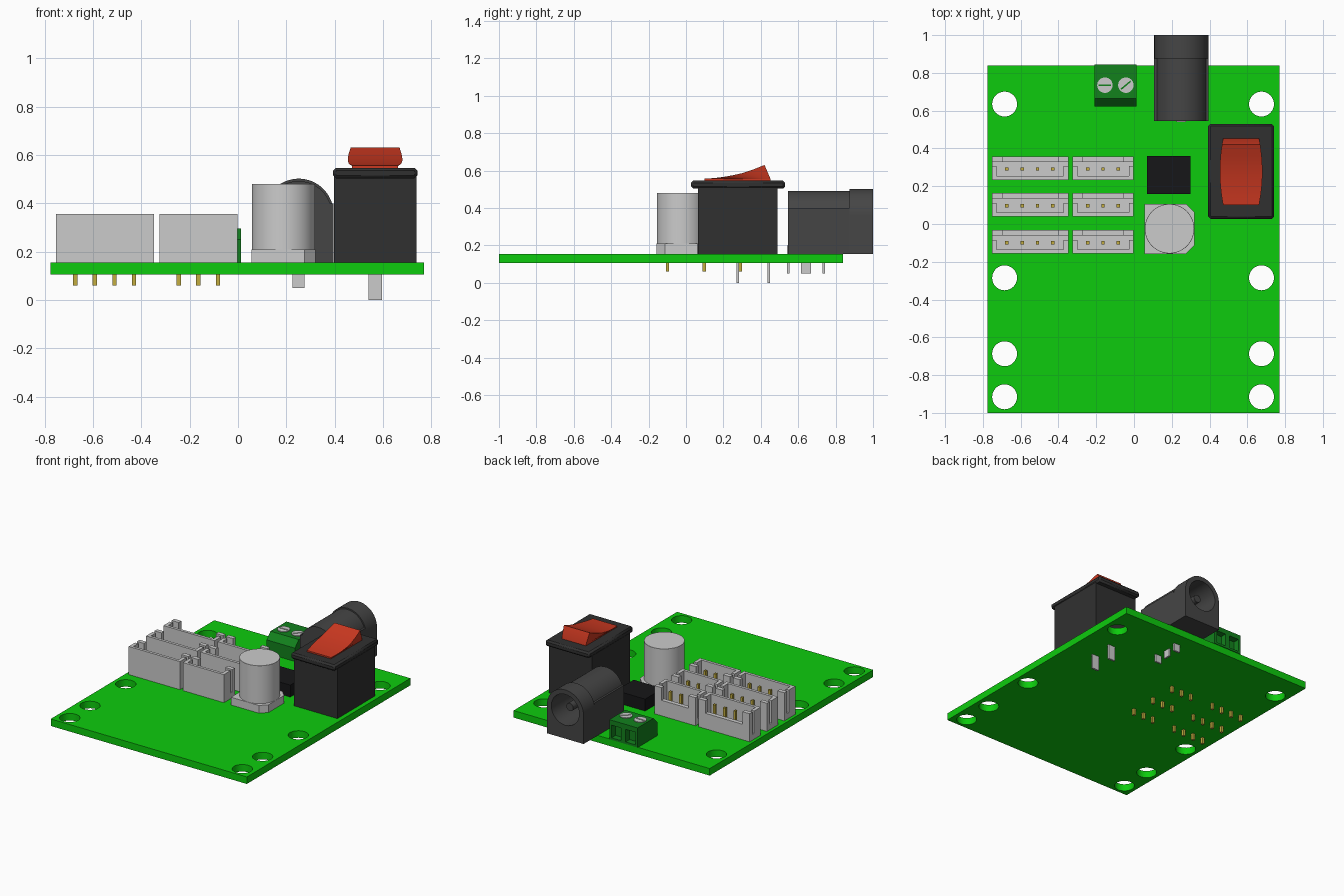
import bpy, bmesh, math

if "Cube" in bpy.data.objects:
    bpy.data.objects.remove(bpy.data.objects["Cube"])


def material(name, r, g, b):
    m = bpy.data.materials.new(name)
    m.diffuse_color = (r, g, b, 1)
    m.use_nodes = True
    m.node_tree.nodes["Principled BSDF"].inputs["Base Color"].default_value = m.diffuse_color
    return m


GREEN = material("board green", 0.004, 0.6, 0.004)
DARK_GREEN = material("terminal green", 0.006, 0.22, 0.012)
BLACK = material("chip black", 0.008, 0.008, 0.009)
CHARCOAL = material("switch charcoal", 0.03, 0.03, 0.03)
DARK_GREY = material("jack grey", 0.06, 0.06, 0.06)
RED = material("rocker red", 0.6, 0.04, 0.015)
GOLD = material("pin gold", 0.55, 0.42, 0.05)


def finish(name, bm, mat=None):
    bmesh.ops.recalc_face_normals(bm, faces=bm.faces)
    me = bpy.data.meshes.new(name)
    bm.to_mesh(me)
    bm.free()
    ob = bpy.data.objects.new(name, me)
    bpy.context.collection.objects.link(ob)
    if mat:
        me.materials.append(mat)
    return ob


def boxes(name, items, mat=None):
    """One object made of boxes given as (x0, x1, y0, y1, z0, z1)."""
    bm = bmesh.new()
    for x0, x1, y0, y1, z0, z1 in items:
        for v in bmesh.ops.create_cube(bm, size=1)["verts"]:
            v.co = (x1 if v.co.x > 0 else x0, y1 if v.co.y > 0 else y0, z1 if v.co.z > 0 else z0)
    return finish(name, bm, mat)


def extrude(name, loops, a, b, axis="Z", mat=None):
    """Fill outlines (inner loops become holes) and extrude them from a to b along axis."""
    cu = bpy.data.curves.new(name, "CURVE")
    cu.dimensions, cu.fill_mode, cu.extrude = "2D", "BOTH", (b - a) / 2
    for pts in loops:
        s = cu.splines.new("POLY")
        s.points.add(len(pts) - 1)
        for p, (u, v) in zip(s.points, pts):
            p.co = (u, v, 0, 1)
        s.use_cyclic_u = True
    tmp = bpy.data.objects.new(name, cu)
    bpy.context.collection.objects.link(tmp)
    me = bpy.data.meshes.new_from_object(tmp.evaluated_get(bpy.context.evaluated_depsgraph_get()))
    bm = bmesh.new()
    bm.from_mesh(me)
    bpy.data.objects.remove(tmp)
    bpy.data.meshes.remove(me)
    bmesh.ops.remove_doubles(bm, verts=bm.verts, dist=1e-4)
    for v in bm.verts:
        u, w, t = v.co.x, v.co.y, v.co.z + (a + b) / 2
        v.co = {"Z": (u, w, t), "Y": (u, t, w), "X": (t, u, w)}[axis]
    return finish(name, bm, mat)


def arc(cx, cy, r, a0=0, a1=360, n=32):
    m = n if a1 - a0 == 360 else n - 1
    return [(cx + r * math.cos(math.radians(a0 + (a1 - a0) * i / m)),
             cy + r * math.sin(math.radians(a0 + (a1 - a0) * i / m))) for i in range(n)]


def rect(x0, x1, y0, y1):
    return [(x0, y0), (x1, y0), (x1, y1), (x0, y1)]


def bevel(ob, width, segments=1):
    m = ob.modifiers.new("bevel", "BEVEL")
    m.width, m.segments, m.limit_method, m.angle_limit = width, segments, "ANGLE", 0.7


T = 0.155  # top of the board

# Circuit board with mounting holes
holes = [arc(x, y, 0.066) for x in (-0.685, 0.675) for y in (0.635, -0.285, -0.687, -0.915)]
extrude("circuit_board", [rect(-0.775, 0.77, -1, 0.84)] + holes, 0.105, T, mat=GREEN)

# Pin headers: open shrouds with end slots, and gold pins through the board
for row, y in enumerate((0.296, 0.102, -0.094)):
    y0, y1 = y - 0.062, y + 0.062
    for x0, x1, n, first in ((-0.752, -0.348, 4, -0.673), (-0.325, -0.002, 3, -0.245)):
        parts = [(x0, x1, y0, y1, T, 0.195), (x0, x1, y0, y0 + 0.02, 0.195, 0.355),
                 (x0 + 0.025, x1 - 0.025, y1 - 0.03, y1, 0.195, 0.265)]
        for e0, e1, p0, p1 in ((x0, x0 + 0.025, x0, x0 + 0.055), (x1 - 0.025, x1, x1 - 0.055, x1)):
            parts += [(e0, e1, y0 + 0.02, y + 0.01, 0.195, 0.355),
                      (p0, p1, y1 - 0.03, y1, 0.195, 0.355)]
        boxes(f"header_{n}_row_{row}", parts)
        xs = [first + 0.081 * i for i in range(n)]
        boxes(f"header_pins_{n}_row_{row}",
              [(x - 0.009, x + 0.009, y - 0.014, y + 0.004, 0.06, 0.31) for x in xs], GOLD)

# Capacitor: base with two cut corners and a round can
extrude("capacitor_base", [[(0.055, -0.158), (0.275, -0.158), (0.32, -0.113), (0.32, 0.062),
                            (0.275, 0.107), (0.055, 0.107)]], T, 0.21)
bevel(extrude("capacitor_can", [arc(0.188, -0.025, 0.131, n=48)], 0.2, 0.48), 0.014, 2)

# Chip
boxes("chip", [(0.07, 0.3, 0.16, 0.36, T, 0.24)], BLACK)

# Rocker switch: body, flange, barrel-sided rocker, solder tabs
boxes("switch_body", [(0.397, 0.738, 0.065, 0.488, T, 0.51)], CHARCOAL)
bevel(boxes("switch_flange", [(0.393, 0.742, 0.027, 0.53, 0.503, 0.547)], CHARCOAL), 0.012)
top = [(0.1, 0.557), (0.15, 0.56), (0.2, 0.566), (0.25, 0.575), (0.3, 0.586), (0.36, 0.606),
       (0.42, 0.63), (0.452, 0.555)]
rocker = extrude("switch_rocker", [top + [(y, 0.53) for y, z in reversed(top)]], -1, 1, "X", RED)
for v in rocker.data.vertices:
    v.co.x = 0.567 + v.co.x * (0.113 - 0.018 * ((v.co.y - 0.277) / 0.177) ** 2)
boxes("switch_tabs", [(0.54, 0.595, y - 0.007, y + 0.007, 0, T + 0.01) for y in (0.277, 0.443)])

# Power jack: barrel body, solid back part, rounded collar, centre pin, solder tabs
bore = arc(0.251, 0.36, 0.11)
body = [(0.107, T), (0.395, T), (0.395, 0.4)] + arc(0.251, 0.355, 0.137, 19, 161, 28) + [(0.107, 0.4)]
collar = [(0.107, T), (0.395, T)] + arc(0.251, 0.358, 0.144, 0, 180, 28)
extrude("jack_body_back", [body], 0.545, 0.7, "Y", DARK_GREY)
extrude("jack_body_front", [body, bore], 0.7, 0.875, "Y", DARK_GREY)
extrude("jack_collar", [collar, bore], 0.875, 1.0, "Y", DARK_GREY)
bevel(extrude("jack_centre_pin", [arc(0.251, 0.36, 0.028, n=20)], 0.69, 0.95, "Y", DARK_GREY), 0.01, 2)
boxes("jack_tabs", [(0.225, 0.275, 0.54, 0.553, 0.05, 0.2), (0.244, 0.257, 0.615, 0.667, 0.05, 0.2),
                    (0.225, 0.275, 0.73, 0.743, 0.05, 0.2)])

# Screw terminal: sloped block, front with wire openings, slotted screws
extrude("terminal_block", [[(0.622, T), (0.622, 0.25), (0.665, 0.295), (0.8, 0.295), (0.8, T)]],
        -0.21, 0.013, "X", DARK_GREEN)
extrude("terminal_front", [rect(-0.21, 0.013, T, 0.295)] +
        [rect(x - 0.038, x + 0.038, 0.17, 0.26) for x in (-0.154, -0.043)], 0.8, 0.845, "Y", DARK_GREEN)
for side, x, turn in (("left", -0.154, 0), ("right", -0.043, 0.7)):
    c, s = math.cos(turn), math.sin(turn)
    slot = [(x + u * c - v * s, 0.735 + u * s + v * c) for u, v in rect(-0.033, 0.033, -0.004, 0.004)]
    extrude(f"terminal_screw_{side}", [arc(x, 0.735, 0.041), slot], 0.285, 0.3)

# Smooth the round parts while keeping edges sharp
bpy.ops.object.select_all(action="SELECT")
bpy.context.view_layer.objects.active = rocker
bpy.ops.object.shade_smooth_by_angle(angle=math.radians(25))
